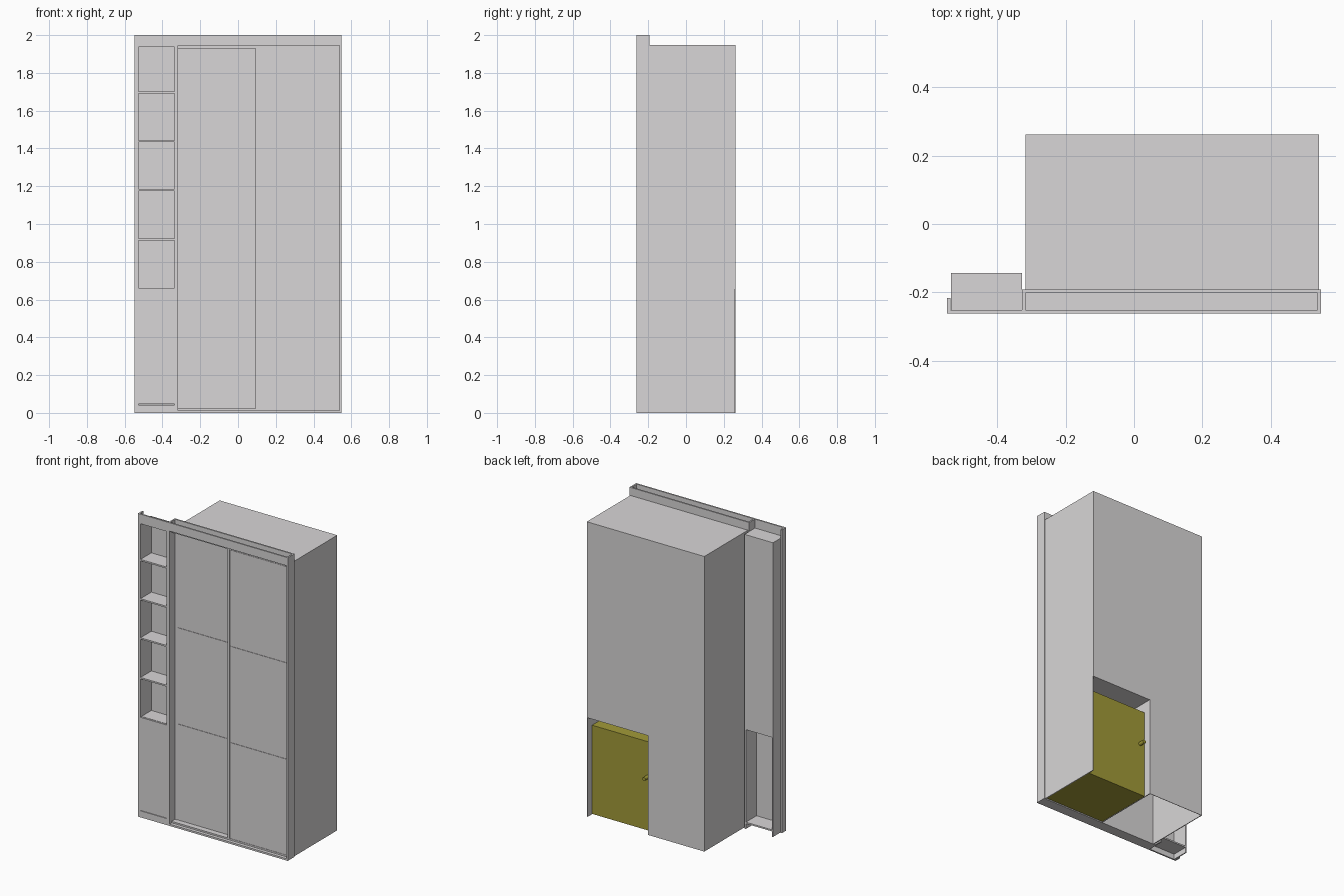
import bpy
from math import pi

cube = bpy.data.objects.get("Cube")
if cube:
    bpy.data.objects.remove(cube, do_unlink=True)


def material(name, colour):
    m = bpy.data.materials.new(name)
    m.use_nodes = True
    m.diffuse_color = (*colour, 1)
    bsdf = next(n for n in m.node_tree.nodes if n.type == 'BSDF_PRINCIPLED')
    bsdf.inputs["Base Color"].default_value = (*colour, 1)
    return m


GREY = material("warm grey", (0.69, 0.675, 0.68))
OLIVE = material("olive", (0.36, 0.325, 0.04))


def box(name, x, y, z, mat=GREY):
    """Box from (min, max) pairs on each axis."""
    mesh = bpy.data.meshes.new(name)
    verts = [(a, b, c) for c in z for b in y for a in x]
    faces = [(0, 2, 3, 1), (4, 5, 7, 6), (0, 1, 5, 4),
             (2, 6, 7, 3), (0, 4, 6, 2), (1, 3, 7, 5)]
    mesh.from_pydata(verts, [], faces)
    mesh.materials.append(mat)
    ob = bpy.data.objects.new(name, mesh)
    bpy.context.collection.objects.link(ob)
    return ob


T = 0.01                                  # sheet thickness
FRONT, BACK = -0.262, 0.262               # overall depth
L, R = -0.547, 0.547                      # overall width
FRAME_BACK = -0.192
JAMB = -0.327                             # between niche and doors
BODY_L, BODY_R, BODY_TOP = -0.317, 0.541, 1.947
SPLIT = 0.095                             # where the back opening starts
OPEN_TOP = 0.655

# Hollow body, open below, with a corner opening in the back
body_y = (FRAME_BACK, BACK - 0.003)
box("body_right_wall", (BODY_L, BODY_L + 0.005), body_y, (0, BODY_TOP))
box("body_left_wall", (BODY_R - 0.005, BODY_R), body_y, (0, BODY_TOP))
box("body_top", (BODY_L, BODY_R), (FRAME_BACK, BACK), (BODY_TOP - T, BODY_TOP))
back_y = (BACK - 0.003, BACK)
box("back_panel_upper", (BODY_L, BODY_R), back_y, (OPEN_TOP, BODY_TOP - T))
box("back_panel_lower", (BODY_L, SPLIT), back_y, (0, OPEN_TOP))
box("compartment_side", (SPLIT - 0.005, SPLIT), body_y, (0, OPEN_TOP))
box("compartment_ceiling", (SPLIT - 0.005, BODY_R - 0.005), body_y,
    (OPEN_TOP, OPEN_TOP + T))

# Olive cupboard recessed in the opening
box("inner_cupboard", (SPLIT, BODY_R - 0.005), (-0.185, 0.213), (0.002, 0.587), OLIVE)
bpy.ops.mesh.primitive_cylinder_add(vertices=16, radius=0.012, depth=0.04,
                                    location=(0.13, 0.233, 0.355),
                                    rotation=(pi / 2, 0, 0))
knob = bpy.context.object
knob.name = "cupboard_knob"
knob.data.materials.append(OLIVE)
bpy.ops.object.shade_smooth_by_angle()

# Door surround: jambs, sill and an open-topped head channel
frame_y = (FRONT, FRAME_BACK)
box("jamb_right", (JAMB, BODY_L), frame_y, (0, 2))
box("jamb_left", (R - T, R), frame_y, (0, 2))
opening = (BODY_L, R - T)
box("sill", opening, frame_y, (0, 0.012))
box("head_front", opening, (FRONT, FRONT + T), (1.945, 2))
box("head_back", opening, (FRAME_BACK - T, FRAME_BACK), (1.945, 2))
box("head_floor", opening, (FRONT + T, FRAME_BACK - T), (1.945, 1.953))

# Rails that the doors slide in
RAIL = -0.24
box("top_rail", opening, (RAIL, FRAME_BACK), (1.928, 1.945))
box("bottom_rail", opening, (RAIL, FRAME_BACK), (0.012, 0.022))


# Sliding doors: two stiles and three panels over a backing, with fine joints
def sliding_door(name, x, y):
    low, high, stile, joint = 0.022, 1.928, 0.015, 0.0015
    third = (high - low) / 3
    skin = (y, y + 0.003)
    box(name + "_core", x, (y + 0.003, y + 0.013), (low, high))
    box(name + "_stile_right", (x[0], x[0] + stile), skin, (low, high))
    box(name + "_stile_left", (x[1] - stile, x[1]), skin, (low, high))
    for i in range(3):
        z = low + i * third
        box(f"{name}_panel_{i + 1}", (x[0] + stile + joint, x[1] - stile - joint),
            skin, (z + joint, z + third - joint))


sliding_door("rear_door", (BODY_L, 0.11), -0.205)
sliding_door("front_door", (0.092, R - T), RAIL)

# Niche facing sheet around the shelf openings
face_y = (FRONT, FRONT + T)
NL, NR = -0.528, -0.337
box("niche_side_face", (L, NL), face_y, (0, 2))
box("niche_inner_face", (NR, JAMB), face_y, (0, 2))
box("niche_top_face", (NL, NR), face_y, (1.937, 2))
box("niche_lower_face", (NL, NR), face_y, (0.046, 0.66))
box("niche_plinth", (NL, NR), face_y, (0, 0.043))
box("niche_side_return", (L, L + T), (FRONT, -0.217), (0, 2))

# Niche case behind the facing: full-height sides, back open below the shelves
case_y = (FRONT + T, -0.143)
case_back_y = (-0.149, -0.143)
box("niche_case_right", (NL - 0.007, NL), case_y, (0, 1.941))
box("niche_case_left", (NR, JAMB), case_y, (0, 1.941))
box("niche_case_back", (NL, NR), case_back_y, (0.655, 1.941))
box("niche_case_top", (NL, NR), case_y, (1.937, 1.941))
box("niche_case_floor", (NL, NR), case_y, (0.655, 0.662))
box("niche_bottom_board", (NL, NR), case_y, (0.035, 0.045))
for i, z in enumerate((0.918, 1.18, 1.438, 1.697)):
    box(f"niche_shelf_{i + 1}", (NL, NR), (FRONT, case_back_y[0]),
        (z - 0.005, z + 0.005))
